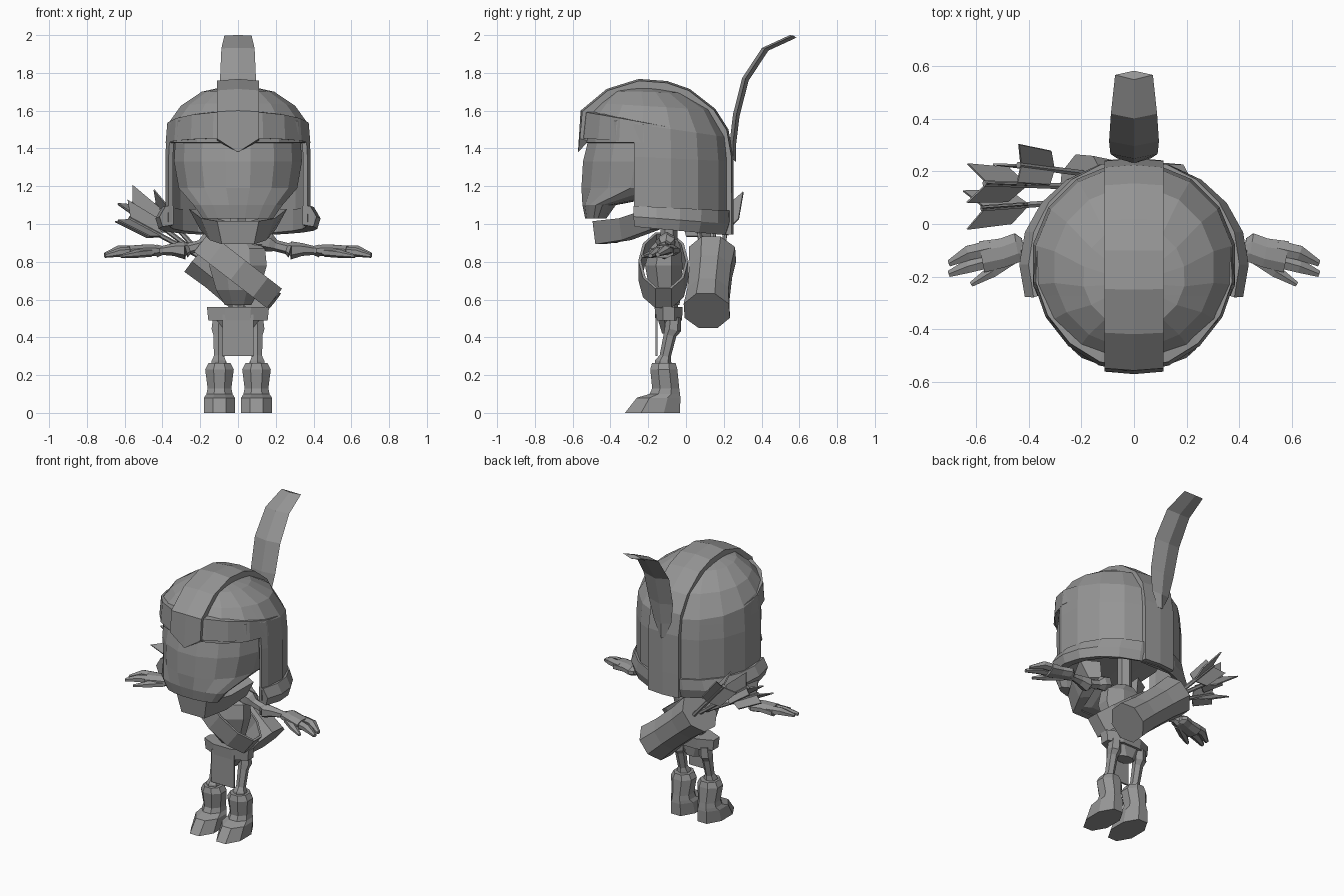
import bpy, bmesh, math
from mathutils import Vector as V, Quaternion

if "Cube" in bpy.data.objects:
    bpy.data.objects.remove(bpy.data.objects["Cube"])

HY = -0.155  # helmet centre y
grey = bpy.data.materials.new("dark_grey")
grey.diffuse_color = (.3, .3, .3, 1)
grey.use_nodes = True
grey.node_tree.nodes["Principled BSDF"].inputs["Base Color"].default_value = grey.diffuse_color


def finish(name, bm, thick=0.0):
    bmesh.ops.remove_doubles(bm, verts=bm.verts[:], dist=0.0005)
    bmesh.ops.recalc_face_normals(bm, faces=bm.faces[:])
    me = bpy.data.meshes.new(name)
    bm.to_mesh(me)
    bm.free()
    me.materials.append(grey)
    ob = bpy.data.objects.new(name, me)
    bpy.context.collection.objects.link(ob)
    if thick:
        m = ob.modifiers.new("thickness", 'SOLIDIFY')
        m.thickness = thick
        m.offset = 0
    return ob


def skin(rings, closed=True, caps=True):
    bm = bmesh.new()
    vs = [[bm.verts.new(p) for p in r] for r in rings]
    n = len(rings[0])
    for a, b in zip(vs, vs[1:]):
        for i in range(n if closed else n - 1):
            j = (i + 1) % n
            bm.faces.new((a[i], a[j], b[j], b[i]))
    if caps:
        bm.faces.new(vs[0])
        bm.faces.new(vs[-1])
    return bm


def ring(z, rx, yf, yb, n=8, cx=0.0, tilt=0.0):
    """horizontal ellipse; tilt raises its front"""
    cy, ry = (yf + yb) / 2, (yb - yf) / 2
    return [(cx + rx * math.cos(t), cy + ry * math.sin(t), z - tilt * ry * math.sin(t))
            for t in (math.tau * (i + .5) / n for i in range(n))]


def stack(name, rows, n=8, cx=0.0):
    return finish(name, skin([ring(*r, n=n, cx=cx) for r in rows]))


def tube(name, stations, n=6, flat=1.0):
    """stations: (point, radius) along a limb; flat squashes one axis"""
    pts = [V(p) for p, _ in stations]
    ax = (pts[-1] - pts[0]).normalized()
    u = ax.cross(V((0, 0, 1)))
    u = u.normalized() if u.length > .2 else V((1, 0, 0))
    w = u.cross(ax)
    rings = [[p + u * r * math.cos(t) + w * r * flat * math.sin(t)
              for t in (math.tau * (i + .5) / n for i in range(n))]
             for p, (_, r) in zip(pts, stations)]
    return finish(name, skin(rings))


# Helmet shell: slightly forward-tilted dome with the face opening cut out
prof = [(.0004, 1.73, -.225, 0), (.19, 1.688, -.2, .03), (.3, 1.613, -.165, .06),
        (.37, 1.51, -.157, .15), (.38, 1.35, HY, .05), (.38, 1.01, HY, 0)]
bm = skin([ring(z, r, cy - r, cy + r, 16, tilt=t) for r, z, cy, t in prof], caps=False)
for co, no in (((0, 0, 1.43), (0, 0, 1)), ((0, -.27, 0), (0, 1, 0))):
    bmesh.ops.bisect_plane(bm, geom=bm.verts[:] + bm.edges[:] + bm.faces[:],
                           plane_co=co, plane_no=no)
gone = [f for f in bm.faces if f.calc_center_median().z < 1.43 and f.calc_center_median().y < -.27]
bmesh.ops.delete(bm, geom=gone, context='FACES')
finish("helmet_shell", bm, .025)


def arc_band(name, a0, a1, n, section):
    """section(cos) gives a closed list of (rx, ry, z) round the helmet centre"""
    rings = []
    for i in range(n + 1):
        t = math.radians(a0 + (a1 - a0) * i / n)
        rings.append([(rx * math.sin(t), HY - ry * math.cos(t), z) for rx, ry, z in section(math.cos(t))])
    return finish(name, skin(rings))


# Brow band, higher at the front, sinking into the shell towards the back
arc_band("brow_band", -120, 120, 12, lambda c: [
    (.35, .36, 1.425 + .03 * max(c, 0)), (.389 + .03 * min(c, 0), .387 + .023 * c, 1.425 + .03 * max(c, 0)),
    (.38 + .03 * min(c, 0), .377 + .018 * c, 1.525 + .07 * c), (.33, .33, 1.53 + .07 * c)])
# Flared neck rim, lower at the back
arc_band("helmet_rim", 72, 288, 12, lambda c: [
    (.36, .36, .985 + .035 * c), (.42, .38, .975 + .035 * c),
    (.437, .4, 1.03 + .03 * c), (.402, .402, 1.09 + .02 * c), (.36, .36, 1.09 + .02 * c)])

# Crest strip running over the helmet from brow to nape
path = [(-.572, 1.455), (-.558, 1.6), (-.42, 1.715), (-.25, 1.768), (-.1, 1.757), (.02, 1.715),
        (.155, 1.61), (.225, 1.5), (.25, 1.36), (.252, 1.1), (.252, .945)]
rings = []
mid = V((HY, 1.35))
for i, (y, z) in enumerate(path):
    d = (V((y, z)) - mid).normalized()
    if i > 7:
        d = V((1, 0))
    w = .112
    e = V((y, z)) - d * .01
    k = V((y, z)) - d * .06
    zm, zk = (z, k.y) if i else (1.38, 1.38)
    rings.append([(-w, e.x, e.y), (0, y, zm), (w, e.x, e.y), (w, k.x, k.y), (0, k.x, zk), (-w, k.x, k.y)])
finish("helmet_crest", skin(rings))

# Plume
plume = [(.25, 1.34, .02), (.25, 1.44, .065), (.267, 1.58, .09), (.315, 1.77, .095),
         (.42, 1.93, .088), (.568, 1.998, .072)]
finish("plume", skin([[(-w, y, z), (0, y - .018, z + .002), (w, y, z), (0, y + .016, z - .012)]
                      for y, z, w in plume]))

# Skull and U-shaped jaw
stack("skull", [(1.03, .19, -.535, -.42), (1.1, .24, -.55, -.37), (1.19, .32, -.56, .1),
                (1.33, .345, -.552, .15), (1.5, .335, -.51, .12), (1.62, .2, -.37, .05)], 16)
jaw = [(-.2, -.19, .97, 1.08), (-.15, -.34, .915, 1.03), (-.085, -.48, .893, 1.015),
       (.085, -.48, .893, 1.015), (.15, -.34, .915, 1.03), (.2, -.19, .97, 1.08)]
finish("jaw", skin([[(x, y, lo), (x * 1.3, y - .015, hi), (x * .75, y + .05, hi), (x * .7, y + .05, lo)]
                    for x, y, lo, hi in jaw]))
stack("jaw_floor", [(.9, .08, -.47, -.36), (.96, .14, -.47, -.22)], 8)

# Spine, ribcage, pelvis, belt and loincloth
tube("neck", [((0, -.09, .88), .045), ((0, -.09, 1.15), .045)], 6)
tube("spine", [((0, -.08, .45), .04), ((0, -.08, .62), .035)], 6)
stack("ribcage", [(.57, .075, -.14, -.03), (.65, .125, -.2, -.02), (.78, .165, -.225, -.01),
                  (.87, .155, -.2, -.02), (.92, .08, -.15, -.04)], 8)
stack("pelvis", [(.42, .06, -.13, -.04), (.5, .13, -.155, -.03)], 8)
stack("belt", [(.49, .17, -.168, -.015), (.56, .178, -.172, -.012)], 8)
bm = skin([[(-.083, y, .3), (.083, y, .3), (.083, y, .52), (-.083, y, .52)] for y in (-.162, -.15)])
finish("loincloth", bm)

# Diagonal sash round the chest
u, w, c = V((.79, 0, -.61)), V((.61, 0, .79)), V((0, -.12, .755))
hoop = [[c + u * .25 * math.cos(t) + V((0, .125 * math.sin(t), 0)) + w * s
         for t in (math.tau * (i + .5) / 10 for i in range(10))] for s in (-.065, .065)]
finish("sash", skin(hoop, caps=False), .015)

# Quiver on the back
q0, q1 = V((.145, .11, .54)), V((-.2, .14, .84))
tube("quiver", [(q0, .13), (q0.lerp(q1, .3), .118), (q0.lerp(q1, .7), .12), (q1, .133)], 8)

# Arrows with three swept vanes each
for k, tip in enumerate([(-.57, .155, 1.11), (-.58, .06, 1.03), (-.44, .225, 1.11)]):
    tip = V(tip)
    base = q1 + V((.03, (.0, -.05, .05)[k], -.03))
    ax = (tip - base).normalized()
    tube("arrow_shaft", [(base, .013), (tip, .013)], 6)
    bm = bmesh.new()
    for j in range(3):
        d = Quaternion(ax, math.tau * j / 3 + .4) @ ax.orthogonal().normalized()
        bm.faces.new([bm.verts.new(tip + ax * a + d * r)
                      for a, r in ((-.2, .005), (-.14, .075), (.05, .085), (-.01, .005))])
    finish("arrow_fletching", bm, .008)

# Limbs, mirrored left and right
for s in (1, -1):
    side = "left" if s > 0 else "right"

    def limb(part, stations, n=6, flat=1.0):
        tube(f"{side}_{part}", [((s * x, y, z), r) for (x, y, z), r in stations], n, flat)

    limb("collarbone", [((.02, -.14, .9), .025), ((.15, -.11, .91), .035)])
    limb("upper_arm", [((.13, -.1, .91), .05), ((.17, -.1, .9), .048), ((.2, -.105, .885), .03),
                       ((.26, -.11, .87), .03), ((.28, -.115, .865), .045)])
    limb("forearm", [((.28, -.115, .86), .048), ((.34, -.11, .865), .034), ((.4, -.1, .86), .024),
                     ((.43, -.1, .857), .034)])
    limb("glove", [((.42, -.095, .858), .045), ((.445, -.09, .86), .06), ((.5, -.11, .86), .06),
                   ((.58, -.125, .852), .065)], 8, .55)
    limb("index_finger", [((.54, -.09, .86), .034), ((.63, -.11, .862), .032), ((.705, -.15, .838), .014)], 6, .8)
    limb("middle_finger", [((.54, -.135, .855), .034), ((.63, -.16, .85), .03), ((.705, -.19, .832), .014)], 6, .8)
    limb("thumb", [((.46, -.125, .85), .03), ((.54, -.18, .842), .027), ((.62, -.23, .83), .011)], 6, .8)
    limb("thigh", [((.095, -.065, .51), .04), ((.1, -.07, .44), .044), ((.1, -.085, .41), .034),
                   ((.1, -.11, .3), .03), ((.1, -.12, .27), .044), ((.1, -.12, .24), .048)])
    stack(f"{side}_boot", [(0, .09, -.335, -.02), (.08, .088, -.27, -.02), (.1, .075, -.2, -.025),
                           (.13, .068, -.185, -.03), (.23, .082, -.195, -.04), (.265, .062, -.185, -.05)],
          8, s * .098)
